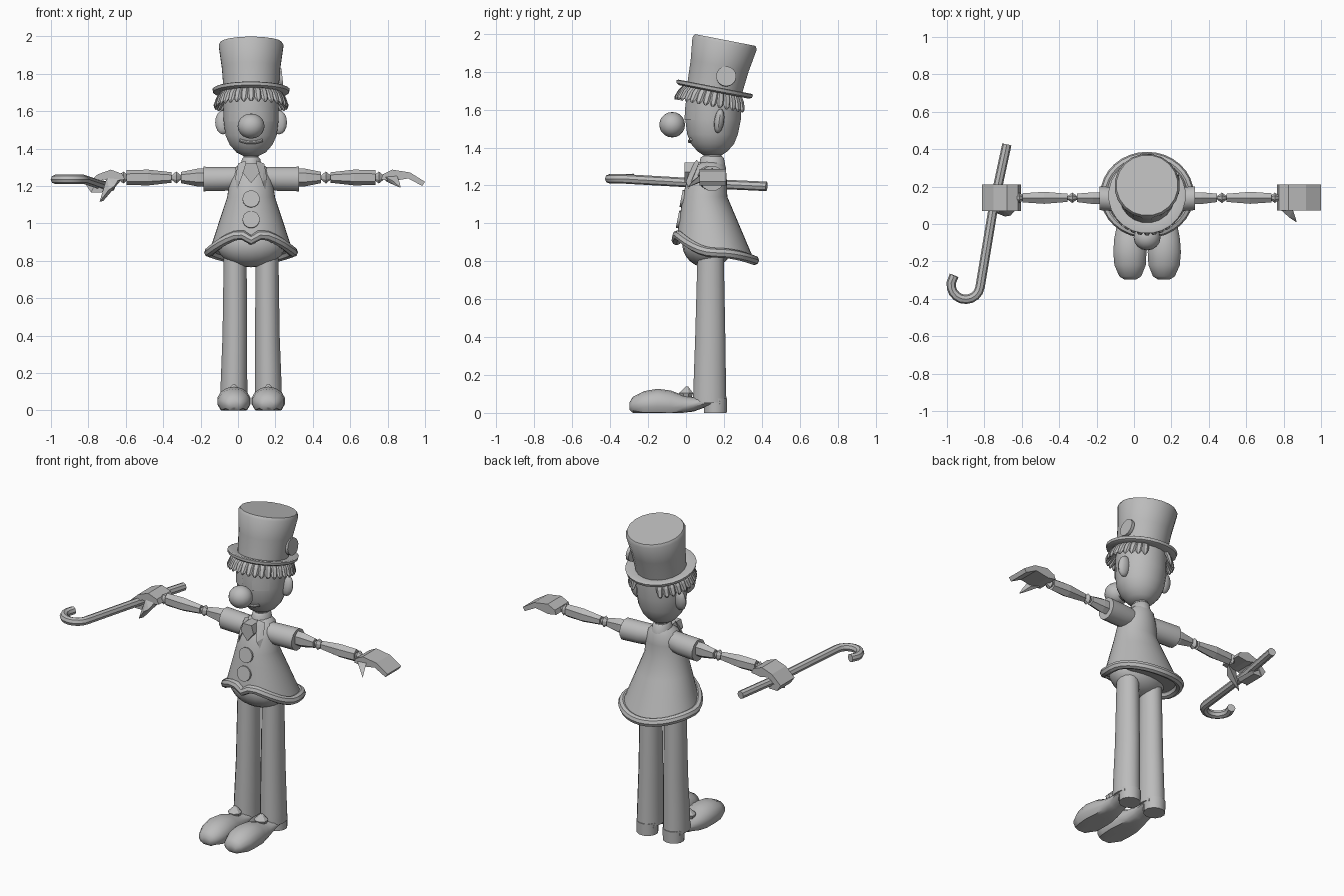
import bpy, bmesh, math
from mathutils import Matrix, Vector

if "Cube" in bpy.data.objects:
    bpy.data.objects.remove(bpy.data.objects["Cube"])

GREY = bpy.data.materials.new("plain grey")
GREY.diffuse_color = (0.5, 0.5, 0.5, 1)
GREY.use_nodes = True
GREY.node_tree.nodes["Principled BSDF"].inputs["Base Color"].default_value = GREY.diffuse_color
CX = 0.07                                   # body centre line
I = Matrix.Identity(4)


def finish(name, bm, smooth=True, mat=I):
    bmesh.ops.transform(bm, matrix=mat, verts=bm.verts)
    bmesh.ops.recalc_face_normals(bm, faces=bm.faces)
    me = bpy.data.meshes.new(name)
    bm.to_mesh(me)
    bm.free()
    if smooth:
        me.shade_smooth()
        me.set_sharp_from_angle(angle=math.radians(42))
    me.materials.append(GREY)
    ob = bpy.data.objects.new(name, me)
    bpy.context.collection.objects.link(ob)
    return ob


def skin(name, rings, smooth=True, mat=I):
    """Bridge rings of points and cap both ends."""
    bm = bmesh.new()
    rows = [[bm.verts.new(p) for p in r] for r in rings]
    n = len(rows[0])
    for a, b in zip(rows, rows[1:]):
        for i in range(n):
            bm.faces.new((a[i], a[(i + 1) % n], b[(i + 1) % n], b[i]))
    bm.faces.new(rows[0])
    bm.faces.new(rows[-1])
    return finish(name, bm, smooth, mat)


def loft(name, stations, sides=16, axis='Z', smooth=True, mat=I, floor=None):
    """Stations: position on axis, centre u, centre v, radius u, radius v."""
    rings = []
    for p, cu, cv, ru, rv in stations:
        ring = []
        for i in range(sides):
            t = math.tau * (i + 0.5) / sides
            u, v = cu + ru * math.cos(t), cv + rv * math.sin(t)
            if floor is not None:
                v = max(v, floor)
            ring.append({'Z': (u, v, p), 'X': (p, u, v), 'Y': (u, p, v)}[axis])
        rings.append(ring)
    return skin(name, rings, smooth, mat)


def ball(name, centre, radii, u=16, v=10, rot=I):
    bm = bmesh.new()
    bmesh.ops.create_uvsphere(bm, u_segments=u, v_segments=v, radius=1)
    return finish(name, bm, True, Matrix.Translation(centre) @ rot @ Matrix.Diagonal((*radii, 1)))


def disc(name, centre, radius, depth, rot):
    bm = bmesh.new()
    bmesh.ops.create_cone(bm, cap_ends=True, segments=16, radius1=radius, radius2=radius, depth=depth)
    return finish(name, bm, True, Matrix.Translation(centre) @ rot)


def prism(name, outline, y0, y1):
    """Extrude an x,z outline along y."""
    return skin(name, [[(x, y, z) for x, z in outline] for y in (y0, y1)], False)


def hull(name, pts):
    bm = bmesh.new()
    for p in pts:
        bm.verts.new(p)
    bmesh.ops.convex_hull(bm, input=bm.verts)
    return finish(name, bm, False)


def tube(name, pts, radius, closed=False, sides=8):
    """Sweep a circle along a path."""
    pts = [Vector(p) for p in pts]
    n, rings = len(pts), []
    for i, p in enumerate(pts):
        a = pts[(i - 1) % n] if closed else pts[max(i - 1, 0)]
        b = pts[(i + 1) % n] if closed else pts[min(i + 1, n - 1)]
        d = (b - a).normalized()
        s = d.cross(Vector((0, 0, 1))).normalized()
        w = s.cross(d)
        rings.append([p + radius * (math.cos(math.tau * k / sides) * s + math.sin(math.tau * k / sides) * w)
                      for k in range(sides)])
    return skin(name, rings + rings[:1] if closed else rings, True)


# Head, with a lookup of its front surface for the face plates
HEAD = [(1.36, .14, .04, .05), (1.38, .14, .08, .08), (1.42, .14, .115, .115), (1.47, .14, .138, .135),
        (1.55, .143, .148, .148), (1.65, .147, .148, .148), (1.72, .15, .145, .145)]
loft("head", [(z, CX, cy, rx, ry) for z, cy, rx, ry in HEAD], 24)


def face_y(x, z):
    for a, b in zip(HEAD, HEAD[1:]):
        if a[0] <= z <= b[0]:
            t = (z - a[0]) / (b[0] - a[0])
            cy, rx, ry = (a[k] + t * (b[k] - a[k]) for k in (1, 2, 3))
            return cy - ry * math.sqrt(max(0, 1 - ((x - CX) / rx) ** 2))


for s in (-1, 1):
    # Tall arched eye plates
    bm = bmesh.new()
    cols = []
    for i in range(9):
        u = -1 + i / 4
        x = CX + s * 0.075 + 0.043 * u
        top = 1.60 + 0.055 * math.sqrt(max(0, 1 - u * u))
        zs = [1.545 + (top - 1.545) * j / 4 for j in range(5)]
        cols.append([bm.verts.new((x, face_y(x, z) - 0.006, z)) for z in zs])
    for a, b in zip(cols, cols[1:]):
        for j in range(4):
            bm.faces.new((a[j], b[j], b[j + 1], a[j + 1]))
    finish("eye", bm)
    ball("ear", (CX + s * 0.15, 0.175, 1.54), (0.042, 0.026, 0.065), 12, 8,
         Matrix.Rotation(math.radians(-8), 4, 'X'))
ball("nose", (CX, -0.073, 1.52), (0.072, 0.068, 0.067))
tube("mouth", [(CX + 0.015 * k, face_y(CX + 0.015 * k, 1.432 + 0.0008 * k * k) - 0.002, 1.432 + 0.0008 * k * k)
               for k in range(-4, 5)], 0.009)
loft("neck", [(1.27, CX, .14, .042, .05), (1.40, CX, .14, .042, .05)], 12)
loft("collar", [(1.30, CX, .138, .06, .07), (1.345, CX, .138, .05, .062), (1.355, CX, .138, .04, .05)], 14)

# Tilted top hat and fringe
HAT = Matrix.Translation((CX, 0.15, 1.705)) @ Matrix.Rotation(math.radians(-11), 4, 'X')
loft("hat_crown", [(0, 0, 0, .148, .148), (.13, 0, .003, .158, .158), (.25, 0, .006, .175, .175),
                   (.268, 0, .006, .165, .165)], 20, mat=HAT)
loft("hat_brim", [(-.012, 0, 0, .19, .19), (-.004, 0, 0, .204, .204), (.012, 0, 0, .207, .207),
                  (.016, 0, 0, .198, .198), (.006, 0, 0, .15, .15)], 24, mat=HAT)
disc("hat_badge", (CX + 0.158, 0.212, 1.775), 0.053, 0.02, Matrix.Rotation(math.radians(84), 4, 'Y'))
for i in range(27):
    a = math.radians(-90 + (i - 13) * 11.5)
    loft("hair_lock", [(-.09, .193, 0, .004, .006), (-.075, .190, 0, .012, .017),
                       (-.035, .172, 0, .016, .022), (-.005, .150, 0, .016, .020)],
         6, smooth=False, mat=HAT @ Matrix.Rotation(a, 4, 'Z'))


# Flared jacket with a curved hem
def hem_point(t):
    f = -math.sin(t)
    z = 0.845 + (0.105 * f * f if f > 0 else -0.04 * f * f)
    if f > 0:
        z -= 0.04 * math.exp(-(math.cos(t) / 0.16) ** 2)
    return Vector((CX + 0.225 * math.cos(t), 0.155 + 0.205 * math.sin(t), z))


N = 32
ANG = [math.tau * i / N for i in range(N)]
hem = [hem_point(t) for t in ANG]


def ring(z, cy, rx, ry):
    return [Vector((CX + rx * math.cos(t), cy + ry * math.sin(t), z)) for t in ANG]


chest = ring(1.14, .10, .128, .118)
skin("jacket", [ring(1.325, .135, .05, .055), ring(1.295, .125, .09, .085), ring(1.23, .11, .115, .105), chest]
     + [[c.lerp(h, k) for c, h in zip(chest, hem)] for k in (.33, .67, 1)])
tube("jacket_hem", hem, 0.026, True)
ball("hips", (CX, 0.115, 0.89), (0.185, 0.135, 0.125), 20, 12)

# Cravat, lapels and buttons on the front
prism("cravat", [(CX - .03, 1.32), (CX + .03, 1.32), (CX + .045, 1.27), (CX, 1.215), (CX - .045, 1.27)], -.008, .09)
for s in (-1, 1):
    hull("lapel", [(CX + s * x, y, z) for x, y, z in
                   ((.03, .055, 1.335), (.07, .07, 1.32), (.03, .03, 1.30), (.085, .035, 1.24),
                    (.06, .0, 1.22), (.075, .012, 1.18))])
for z, y in ((1.13, -0.018), (1.02, -0.037)):
    disc("button", (CX, y, z), 0.046, 0.016, Matrix.Rotation(math.radians(79), 4, 'X'))

for s in (-1, 1):
    M = Matrix.Translation((CX, 0, 0)) @ Matrix.Diagonal((s, 1, 1, 1))
    # Sleeve, jointed arm
    loft("sleeve", [(.04, .12, 1.245, .06, .06), (.14, .13, 1.238, .066, .066), (.255, .138, 1.237, .066, .068)],
         12, 'X', mat=M)
    loft("upper_arm", [(.24, .138, 1.245, .036, .047), (.29, .138, 1.245, .036, .047), (.375, .14, 1.245, .026, .03)],
         6, 'X', False, M)
    loft("forearm", [(.425, .14, 1.245, .025, .028), (.55, .14, 1.245, .037, .042), (.665, .14, 1.245, .028, .04)],
         6, 'X', False, M)
    for name, x in (("elbow", .40), ("wrist", .683)):
        loft(name, [(x - .026, .14, 1.245, .01, .012), (x, .14, 1.245, .03, .035), (x + .026, .14, 1.245, .01, .012)],
             8, 'X', False, M)
    # Trouser leg
    loft("leg", [(.055, .092, .125, .074, .09), (.12, .092, .125, .073, .088), (.4, .087, .128, .067, .081),
                 (.86, .085, .13, .062, .07)], 16, mat=M)
    # Shoe with flat sole, heel and a bow
    loft("shoe", [(-.298, .09, .035, .03, .02), (-.28, .09, .04, .06, .045), (-.22, .091, .045, .086, .07),
                  (-.15, .092, .05, .091, .077), (-.08, .092, .045, .086, .073), (-.02, .092, .04, .074, .055),
                  (.04, .092, .045, .066, .038), (.10, .092, .055, .062, .026), (.18, .092, .055, .062, .026)],
         14, 'Y', mat=M, floor=0)
    loft("heel", [(0, .092, .155, .064, .062), (.075, .092, .155, .066, .064)], 12, mat=M)
    loft("shoe_bow", [(.075, .092, 0, .03, .03), (.105, .092, 0, .042, .04), (.14, .092, .005, .006, .006)],
         8, smooth=False, mat=M)

# Open hand
prism("open_palm", [(.765, 1.235), (.775, 1.262), (.825, 1.287), (.92, 1.272), (1.0, 1.222), (.985, 1.2),
                    (.91, 1.24), (.82, 1.225)], .072, .21)
hull("open_thumb", [(.785, .075, 1.25), (.79, .10, 1.225), (.85, .075, 1.255), (.84, .075, 1.22),
                    (.83, .035, 1.225), (.865, .03, 1.215), (.87, .008, 1.19), (.845, .03, 1.2)])

# Gripping hand wrapped round the cane
prism("grip_palm", [(-.605, 1.235), (-.62, 1.265), (-.68, 1.287), (-.75, 1.262), (-.812, 1.205), (-.785, 1.165),
                    (-.765, 1.205), (-.72, 1.235), (-.67, 1.225)], .07, .21)
prism("grip_fingers", [(-.812, 1.205), (-.785, 1.165), (-.73, 1.165), (-.71, 1.18), (-.735, 1.19), (-.775, 1.205)],
      .08, .205)
hull("grip_thumb", [(-.63, .08, 1.25), (-.63, .10, 1.225), (-.70, .075, 1.25), (-.69, .08, 1.2),
                    (-.66, .045, 1.2), (-.69, .04, 1.18), (-.74, .06, 1.115), (-.72, .08, 1.12)])

# Cane with a crook
crook = [(-.90 + .078 * math.cos(math.radians(a)), -.325 + .078 * math.sin(math.radians(a)), 1.235)
         for a in range(-8, -191, -20)]
tube("cane", [(-.68, .425, 1.195), (-.75, .1, 1.21)] + crook + [(-.962, -.275, 1.237)], 0.025)
